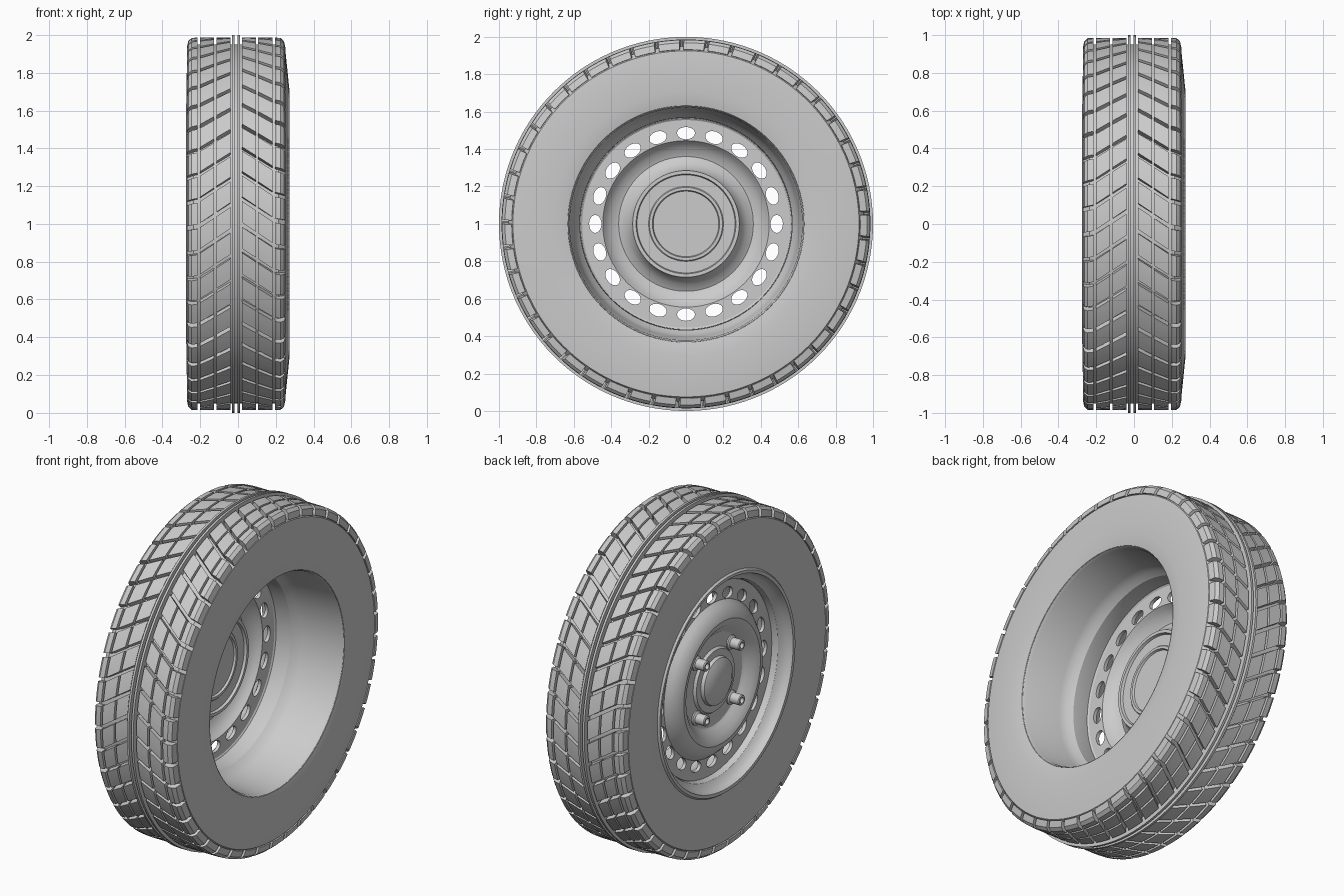
import bpy, bmesh, math
from mathutils import Vector

cube = bpy.data.objects.get("Cube")
if cube:
    bpy.data.objects.remove(cube, do_unlink=True)

grey = bpy.data.materials.new("plain grey")
grey.use_nodes = True
grey.diffuse_color = (0.6, 0.6, 0.6, 1)
grey.node_tree.nodes["Principled BSDF"].inputs["Base Color"].default_value = (0.6, 0.6, 0.6, 1)

MID = -0.01      # middle plane of the tread
PITCH = 45       # tread blocks around the tyre
STEP = math.tau / PITCH


def finish(name, bm, smooth=True):
    bmesh.ops.recalc_face_normals(bm, faces=bm.faces)
    mesh = bpy.data.meshes.new(name)
    bm.to_mesh(mesh)
    bm.free()
    mesh.materials.append(grey)
    ob = bpy.data.objects.new(name, mesh)
    bpy.context.collection.objects.link(ob)
    if smooth:
        shade(ob)
    return ob


def shade(ob):
    bpy.ops.object.select_all(action="DESELECT")
    ob.select_set(True)
    bpy.context.view_layer.objects.active = ob
    bpy.ops.object.shade_smooth_by_angle(angle=math.radians(32))


def lathe(name, profile, steps=96, y=0, z=1, closed=True, smooth=True):
    """Turn a profile of (x, radius) points around an axis along x."""
    bm = bmesh.new()
    verts = [bm.verts.new((x, y, z + r)) for x, r in profile]
    pairs = list(zip(verts, verts[1:]))
    if closed:
        pairs.append((verts[-1], verts[0]))
    edges = [bm.edges.new(p) for p in pairs]
    bmesh.ops.spin(bm, geom=verts + edges, cent=(0, y, z), axis=(1, 0, 0),
                   angle=math.tau, steps=steps, use_merge=True)
    bmesh.ops.remove_doubles(bm, verts=bm.verts, dist=0.0001)
    return finish(name, bm, smooth)


# Tyre carcass: groove floor, shoulders, sidewalls and bead
lathe("tyre_body", [
    (-0.235, 0.95), (0.215, 0.95), (0.25, 0.925), (0.272, 0.71), (0.256, 0.63),
    (0.2, 0.645), (-0.2, 0.645), (-0.262, 0.64), (-0.272, 0.71), (-0.27, 0.925)], 120)

# Twin ribs along the middle of the tread
for side, word in ((-1, "right"), (1, "left")):
    a, b = MID + side * 0.008, MID + side * 0.021
    lathe("centre_rib_" + word, [(a, 0.94), (a, 1.0), (b, 1.0), (b, 0.94)], 120)


# Tread blocks: sections of (distance from middle, radius) swept along the tyre
def row(inner, outer):
    return [(inner, 0.94), (inner, 0.986), (outer, 0.986), (outer, 0.94)]


SHOULDER = [(0.205, 0.94), (0.205, 0.986), (0.235, 0.984), (0.253, 0.968),
            (0.261, 0.932), (0.22, 0.925)]
ROWS = {"inner": row(0.031, 0.105), "middle": row(0.117, 0.192), "shoulder": SHOULDER}


def sweep(d):
    """Chevron angle: steep near the middle, almost straight at the shoulder."""
    return -0.68 * min(d, 0.2) - 0.2 * max(d - 0.2, 0)


def tread_row(name, section, side):
    bm = bmesh.new()
    gap, cuts = 0.17, 3
    for k in range(PITCH):
        rings = []
        for i in range(cuts + 1):
            base = STEP * (k + side * 0.12 + gap / 2 + (1 - gap) * i / cuts)
            ring = []
            for d, r in section:
                t = base + sweep(d)
                ring.append(bm.verts.new((MID + side * d, -r * math.cos(t), 1 + r * math.sin(t))))
            rings.append(ring)
        n = len(section)
        for p, q in zip(rings, rings[1:]):
            for j in range(n):
                m = (j + 1) % n
                bm.faces.new((p[j], p[m], q[m], q[j]))
        bm.faces.new(rings[0])
        bm.faces.new(rings[-1][::-1])
    finish(name, bm)


for side, word in ((-1, "right"), (1, "left")):
    for label, section in ROWS.items():
        tread_row("tread_" + label + "_" + word, section, side)

# Rim barrel: deep side, well step, disc seat and outer lip
lathe("rim_barrel", [
    (0.258, 0.632), (0.24, 0.622), (0.02, 0.605), (-0.02, 0.59), (-0.05, 0.568),
    (-0.18, 0.563), (-0.205, 0.572), (-0.225, 0.6), (-0.25, 0.612), (-0.272, 0.618),
    (-0.274, 0.636), (-0.262, 0.645), (-0.1, 0.65), (0.2, 0.65)])

# Pressed wheel disc with a rolled bulge, hub plate and domed cap
disc = lathe("wheel_disc", [
    (-0.15, 0), (-0.15, 0.175), (-0.138, 0.18), (-0.138, 0.195), (-0.143, 0.2),
    (-0.143, 0.262), (-0.128, 0.267), (-0.128, 0.285), (-0.15, 0.29), (-0.195, 0.325),
    (-0.213, 0.36), (-0.2, 0.4), (-0.17, 0.43), (-0.15, 0.445), (-0.15, 0.555),
    (-0.14, 0.57), (-0.17, 0.57), (-0.17, 0.45), (-0.195, 0.43), (-0.225, 0.4),
    (-0.238, 0.36), (-0.225, 0.32), (-0.19, 0.285), (-0.18, 0.27), (-0.18, 0.19),
    (-0.195, 0.18), (-0.195, 0.14), (-0.215, 0.135), (-0.232, 0.1), (-0.24, 0.05),
    (-0.242, 0)], smooth=False)

# Ring of oval vent holes
bm = bmesh.new()
HOLES, SIDES = 20, 20
for k in range(HOLES):
    a = math.tau * k / HOLES
    out = Vector((0, math.sin(a), math.cos(a)))
    along = Vector((0, math.cos(a), -math.sin(a)))
    loops = []
    for x in (-0.26, -0.06):
        centre = Vector((x, 0, 1)) + out * 0.485
        loops.append([bm.verts.new(centre + along * 0.048 * math.cos(math.tau * j / SIDES)
                                   + out * 0.033 * math.sin(math.tau * j / SIDES))
                      for j in range(SIDES)])
    for j in range(SIDES):
        m = (j + 1) % SIDES
        bm.faces.new((loops[0][j], loops[0][m], loops[1][m], loops[1][j]))
    bm.faces.new(loops[0])
    bm.faces.new(loops[1][::-1])
cutter = finish("vent_cutter", bm, False)
cutter.hide_render = True
mod = disc.modifiers.new("vents", "BOOLEAN")
mod.operation, mod.solver, mod.object = "DIFFERENCE", "EXACT", cutter
bpy.ops.object.select_all(action="DESELECT")
disc.select_set(True)
bpy.context.view_layer.objects.active = disc
bpy.ops.object.modifier_apply(modifier=mod.name)
bpy.data.objects.remove(cutter, do_unlink=True)
shade(disc)

# Four wheel nuts with hollow ends
NUT = [(-0.17, 0), (-0.17, 0.042), (-0.188, 0.042), (-0.195, 0.031), (-0.25, 0.031),
       (-0.255, 0.027), (-0.255, 0.017), (-0.235, 0.017), (-0.235, 0)]
for y in (-0.163, 0.163):
    for z in (-0.163, 0.163):
        name = "wheel_nut_" + ("upper" if z > 0 else "lower") + ("_back" if y > 0 else "_front")
        lathe(name, NUT, 18, y, 1 + z, closed=False)
